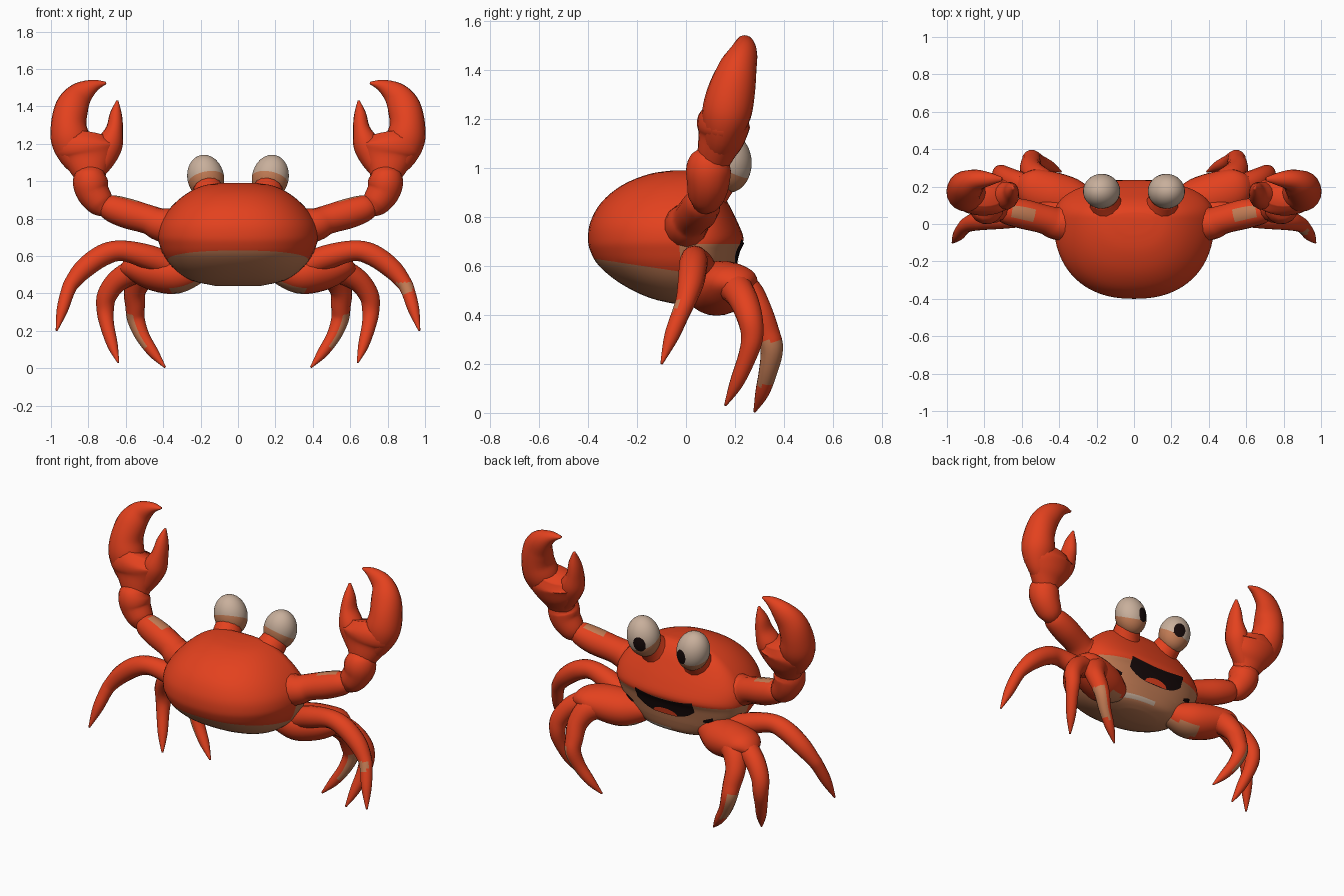
import bpy, bmesh, math
from mathutils import Vector, Matrix

if "Cube" in bpy.data.objects:
    bpy.data.objects.remove(bpy.data.objects["Cube"])


def material(name, rgb):
    m = bpy.data.materials.new(name)
    m.use_nodes = True
    m.diffuse_color = (*rgb, 1)
    bsdf = m.node_tree.nodes["Principled BSDF"]
    bsdf.inputs["Base Color"].default_value = (*rgb, 1)
    bsdf.inputs["Roughness"].default_value = 0.9
    return m


RED = material("shell red", (0.77, 0.053, 0.013))
TAN = material("belly tan", (0.54, 0.2, 0.09))
WHITE = material("eye cream", (0.58, 0.43, 0.33))
BLACK = material("near black", (0.008, 0.003, 0.003))


def finish(name, bm, mats, paint=None):
    """Turn a bmesh into a smooth object; paint(face) picks a material slot."""
    bmesh.ops.recalc_face_normals(bm, faces=bm.faces)
    bm.normal_update()
    for f in bm.faces:
        f.smooth = True
        if paint:
            f.material_index = int(paint(f))
    mesh = bpy.data.meshes.new(name)
    bm.to_mesh(mesh)
    bm.free()
    ob = bpy.data.objects.new(name, mesh)
    bpy.context.collection.objects.link(ob)
    for m in mats:
        mesh.materials.append(m)
    return ob


def cut(bm, point, normal):
    """Cut edges along a plane so colours can meet on a clean line."""
    bmesh.ops.bisect_plane(bm, geom=bm.verts[:] + bm.edges[:] + bm.faces[:],
                           plane_co=point, plane_no=normal)


def spline(rows, steps):
    """Smooth curve through rows of numbers of any width."""
    rows = [Vector(r) for r in rows]
    out = []
    for i in range(len(rows) - 1):
        b, c = rows[i], rows[i + 1]
        a, d = rows[max(i - 1, 0)], rows[min(i + 2, len(rows) - 1)]
        for k in range(steps):
            t = k / steps
            out.append(b + (c - a) * (t / 2) + (a * 2 - b * 5 + c * 4 - d) * (t * t / 2)
                       + (b * 3 - a - c * 3 + d) * (t ** 3 / 2))
    return out + [rows[-1]]


def skin(rings):
    """Bridge equal closed rings of points and cap both ends."""
    bm = bmesh.new()
    vs = [[bm.verts.new(p) for p in ring] for ring in rings]
    n = len(vs[0])
    for lo, hi in zip(vs, vs[1:]):
        for j in range(n):
            bm.faces.new((lo[j], lo[(j + 1) % n], hi[(j + 1) % n], hi[j]))
    bm.faces.new(vs[0])
    bm.faces.new(vs[-1])
    return bm


def limb(name, side, rows, paint=None, sides=14):
    """Tapered tube; each row is x, y, z, half width, half depth."""
    pts = spline(rows, 5)
    rings = []
    for i, p in enumerate(pts):
        t = (pts[min(i + 1, len(pts) - 1)].xyz - pts[max(i - 1, 0)].xyz).normalized()
        u = t.cross(Vector((0, 1, 0))).normalized()
        v = u.cross(t)
        ring = []
        for j in range(sides):
            a = math.tau * j / sides
            q = p.xyz + u * math.cos(a) * max(p[3], 0.003) + v * math.sin(a) * max(p[4], 0.003)
            ring.append((q.x * side, q.y, q.z))
        rings.append(ring)
    return finish(name, skin(rings), (RED, TAN), paint)


def rounded(rows):
    """Give x, y, z, r rows a circular section."""
    return [(x, y, z, r, r) for x, y, z, r in rows]


# Body: stacked rounded sections (height, half width, front y, back y)
BODY = spline([
    (0.44, 0.12, 0.10, -0.02), (0.47, 0.25, 0.16, -0.15), (0.53, 0.34, 0.185, -0.27),
    (0.60, 0.395, 0.20, -0.355), (0.66, 0.42, 0.215, -0.39), (0.71, 0.43, 0.235, -0.40),
    (0.78, 0.415, 0.21, -0.39), (0.86, 0.36, 0.17, -0.345), (0.93, 0.28, 0.13, -0.26),
    (0.975, 0.19, 0.09, -0.15), (0.99, 0.10, 0.06, -0.05)], 4)
MID, POWER = 0.03, 2.3


def rounded_power(c):
    return math.copysign(abs(c) ** (2 / POWER), c)


rings = []
for z, w, front, back in BODY:
    ring = []
    for j in range(64):
        a = math.tau * j / 64
        s = rounded_power(math.sin(a))
        reach = front - MID if s > 0 else MID - back
        ring.append((w * rounded_power(math.cos(a)), MID + reach * s, z))
    rings.append(ring)
bm = skin(rings)
cut(bm, (0, -0.38, 0.63), (0, 0.15, 1))
cut(bm, (0, 0, 0.69), (0, 0, 1))


def body_paint(f):
    c = f.calc_center_median()
    return c.z < (0.69 if c.y > -0.03 else 0.63 - 0.15 * (c.y + 0.38))


finish("body", bm, (RED, TAN), body_paint)


def face_y(x, z):
    """Front surface of the body at x, z."""
    for lo, hi in zip(BODY, BODY[1:]):
        if lo[0] <= z <= hi[0]:
            r = lo.lerp(hi, (z - lo[0]) / (hi[0] - lo[0]))
            return MID + (r[2] - MID) * (1 - min(1, abs(x / r[1])) ** POWER) ** (1 / POWER)
    return MID


def face_plate(name, mat, x0, x1, low, high, lift):
    """Thin patch on the face between two edge curves of t in -1..1."""
    bm = bmesh.new()
    cols, layers = 24, 8
    grid = []
    for i in range(cols + 1):
        t = 2 * i / cols - 1
        x = x0 + (x1 - x0) * i / cols
        zs = [low(t) + (high(t) - low(t)) * k / layers for k in range(layers + 1)]
        grid.append([bm.verts.new((x, face_y(x, z) + lift, z)) for z in zs])
    for a, b in zip(grid, grid[1:]):
        for k in range(layers):
            bm.faces.new((a[k], a[k + 1], b[k + 1], b[k]))
    ob = finish(name, bm, (mat,))
    if ob.data.polygons[0].normal.y < 0:
        ob.data.flip_normals()


# Open smiling mouth with a tongue, and a pale belly patch
face_plate("mouth", BLACK, -0.2, 0.2, lambda t: 0.585 + 0.06 * abs(t) ** 3,
           lambda t: 0.69 + 0.02 * t * t, 0.006)
face_plate("tongue", RED, -0.085, 0.085, lambda t: 0.588,
           lambda t: 0.59 + 0.035 * math.sqrt(max(0, 1 - t * t)), 0.009)
face_plate("belly_patch", WHITE, -0.02, 0.19, lambda t: 0.468, lambda t: 0.492, 0.005)


def eye(name, side):
    """Egg-shaped eye with its pole at the pupil and a tan lower lid."""
    bm = bmesh.new()
    bmesh.ops.create_uvsphere(bm, u_segments=32, v_segments=24, radius=1)
    look = Vector((-0.27 * side, 1, -0.2)).normalized()
    bm.transform(look.to_track_quat('Z', 'Y').to_matrix().to_4x4())
    lid = Vector((0, 0.4, 1)).normalized()
    cut(bm, lid * -0.12, lid)
    for f in bm.faces:
        c = f.calc_center_median()
        pupil = c.normalized().dot(look) > math.cos(0.45)
        f.material_index = 2 if pupil else int(c.dot(lid) < -0.12)
    bm.transform(Matrix.Translation((0.173 * side, 0.175, 1.02))
                 @ Matrix.Rotation(math.radians(12) * side, 4, 'Y')
                 @ Matrix.Diagonal((0.098, 0.093, 0.122, 1)))
    finish(name, bm, (WHITE, TAN, BLACK))


def foot_paint(f):
    c = f.calc_center_median()
    return 0.11 < c.z < 0.29 and f.normal.x * c.x > 0.2 * abs(c.x)


def shin_paint(f):
    c = f.calc_center_median()
    return 0.4 < c.z < 0.46 and c.x > 0 and f.normal.y < -0.6


def arm_paint(f):
    return f.normal.z > 0.85 and 0.53 < abs(f.calc_center_median().x) < 0.65


def hip_paint(f):
    return f.normal.z < -0.7 and abs(f.calc_center_median().x) < 0.36


for side, label in ((1, "left"), (-1, "right")):
    eye(label + "_eye", side)
    limb(label + "_eye_stalk", side, rounded([
        (0.13, 0.05, 0.86, 0.11), (0.15, 0.10, 0.92, 0.088), (0.163, 0.14, 0.965, 0.078)]))
    face_plate(label + "_mouth_corner", BLACK, side * 0.272 - 0.03, side * 0.272 + 0.03,
               lambda t: 0.583, lambda t: 0.61 + 0.012 * t * side, 0.006)

    # Arm
    limb(label + "_upper_arm", side, rounded([
        (0.35, 0.0, 0.755, 0.10), (0.42, 0.005, 0.77, 0.088), (0.48, 0.025, 0.795, 0.078),
        (0.60, 0.055, 0.83, 0.08), (0.69, 0.07, 0.86, 0.068), (0.74, 0.075, 0.88, 0.035)]),
        arm_paint)
    limb(label + "_forearm", side, rounded([
        (0.70, 0.065, 0.84, 0.04), (0.73, 0.08, 0.875, 0.072), (0.775, 0.09, 0.94, 0.088),
        (0.79, 0.093, 1.0, 0.093), (0.79, 0.105, 1.05, 0.075), (0.79, 0.11, 1.09, 0.04)]))

    # Claw
    limb(label + "_claw_palm", side, [
        (0.785, 0.105, 1.00, 0.07, 0.06), (0.795, 0.125, 1.07, 0.11, 0.08),
        (0.80, 0.145, 1.13, 0.15, 0.098), (0.807, 0.155, 1.19, 0.175, 0.108),
        (0.80, 0.17, 1.245, 0.12, 0.075)], sides=24)
    limb(label + "_claw_finger", side, [
        (0.82, 0.125, 1.05, 0.05, 0.05), (0.865, 0.145, 1.13, 0.085, 0.075),
        (0.895, 0.165, 1.22, 0.104, 0.1), (0.905, 0.185, 1.31, 0.094, 0.097),
        (0.885, 0.21, 1.40, 0.088, 0.08), (0.84, 0.235, 1.465, 0.068, 0.057),
        (0.77, 0.24, 1.51, 0.034, 0.035), (0.705, 0.24, 1.525, 0.006, 0.01)], sides=20)
    limb(label + "_claw_thumb", side, [
        (0.755, 0.125, 1.04, 0.04, 0.05), (0.72, 0.14, 1.12, 0.065, 0.065),
        (0.685, 0.152, 1.20, 0.07, 0.075), (0.66, 0.165, 1.28, 0.046, 0.06),
        (0.653, 0.18, 1.36, 0.032, 0.04), (0.645, 0.195, 1.43, 0.006, 0.008)])

    # Hip and three jointed legs
    limb(label + "_hip", side, [
        (0.16, 0.07, 0.53, 0.04, 0.05), (0.24, 0.09, 0.515, 0.08, 0.09),
        (0.34, 0.12, 0.505, 0.108, 0.125), (0.46, 0.16, 0.52, 0.102, 0.125),
        (0.56, 0.20, 0.535, 0.068, 0.10), (0.62, 0.225, 0.52, 0.025, 0.04)],
        hip_paint, sides=24)
    limb(label + "_outer_leg", side, rounded([
        (0.36, 0.08, 0.55, 0.065), (0.48, 0.055, 0.595, 0.065), (0.62, 0.035, 0.628, 0.055),
        (0.72, 0.03, 0.605, 0.058), (0.82, 0.02, 0.535, 0.054), (0.885, 0.0, 0.46, 0.042),
        (0.91, -0.02, 0.41, 0.037), (0.94, -0.06, 0.31, 0.03), (0.97, -0.1, 0.2, 0.005)]),
        shin_paint)
    limb(label + "_middle_leg", side, rounded([
        (0.42, 0.14, 0.53, 0.08), (0.54, 0.19, 0.52, 0.07), (0.64, 0.23, 0.47, 0.06),
        (0.70, 0.26, 0.39, 0.053), (0.71, 0.27, 0.31, 0.046), (0.70, 0.25, 0.23, 0.038),
        (0.67, 0.205, 0.12, 0.028), (0.64, 0.16, 0.03, 0.005)]))
    limb(label + "_inner_leg", side, rounded([
        (0.40, 0.16, 0.51, 0.08), (0.50, 0.23, 0.50, 0.075), (0.55, 0.29, 0.42, 0.06),
        (0.55, 0.33, 0.33, 0.052), (0.545, 0.35, 0.26, 0.047), (0.51, 0.335, 0.17, 0.038),
        (0.45, 0.31, 0.08, 0.028), (0.39, 0.28, 0.005, 0.005)]), foot_paint)
